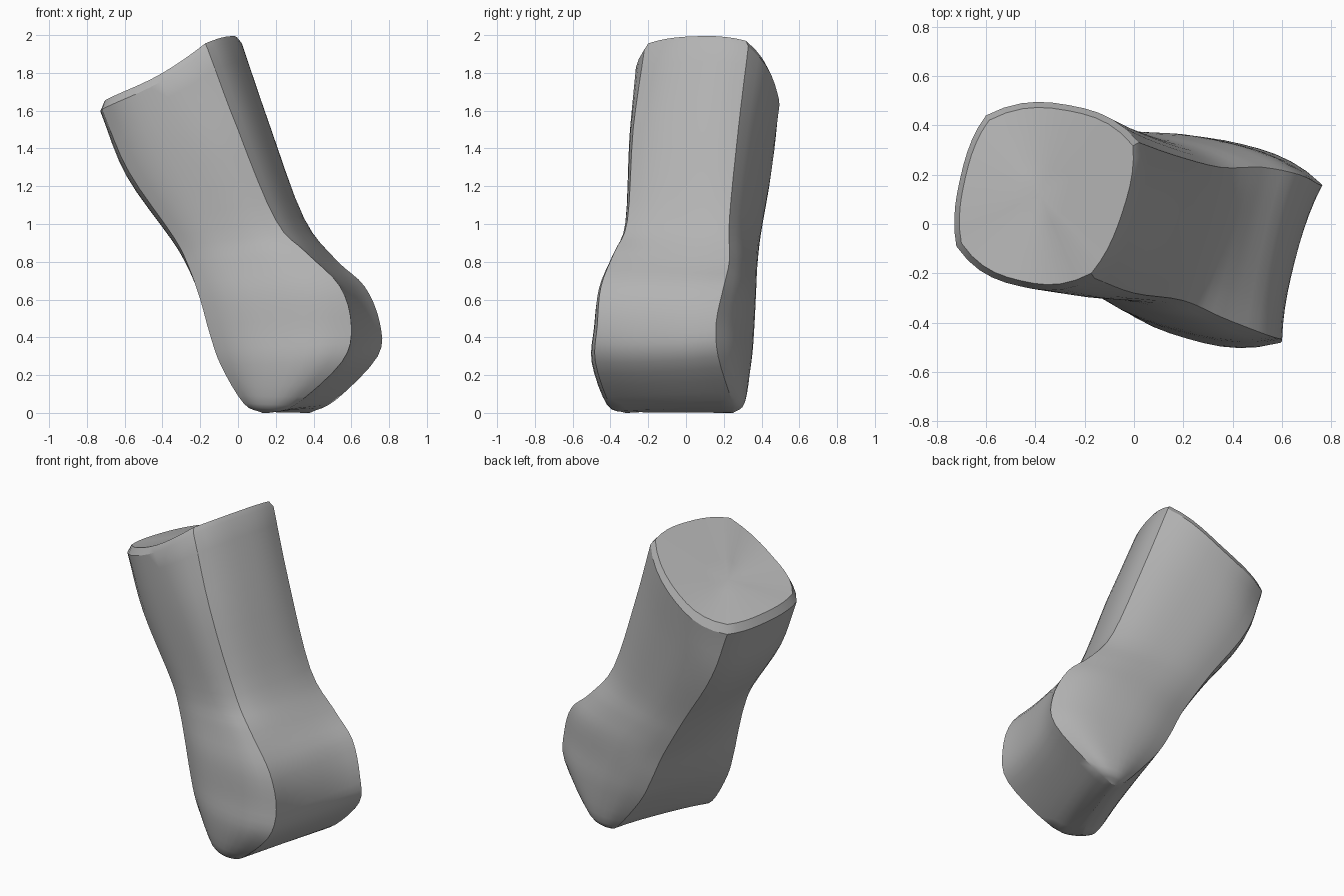
import bpy
import bmesh
import math
from mathutils import Vector

cube = bpy.data.objects.get("Cube")
if cube:
    bpy.data.objects.remove(cube, do_unlink=True)

# The four long ridges of the bone, from the socket end to the knuckle end
FRONT_DORSAL = [(-.16, -.22, 1.98), (0, -.28, 1.5), (.2, -.31, 1.02), (.36, -.38, .85), (.54, -.45, .67),
                (.6, -.47, .46), (.55, -.48, .27), (.3, -.4, .04), (.16, -.32, 0)]
BACK_DORSAL = [(.02, .33, 1.94), (.16, .28, 1.53), (.35, .23, 1.03), (.52, .23, .81), (.67, .2, .67),
               (.75, .16, .48), (.74, .17, .3), (.52, .24, .07), (.38, .25, 0)]
BACK_PALMAR = [(-.6, .44, 1.61), (-.49, .44, 1.27), (-.27, .39, .93), (-.17, .37, .77), (-.07, .35, .6),
               (.01, .34, .43), (.1, .32, .27), (.28, .28, .05), (.35, .25, 0)]
FRONT_PALMAR = [(-.72, -.09, 1.61), (-.58, -.13, 1.28), (-.34, -.19, .93), (-.26, -.22, .77), (-.2, -.25, .6),
                (-.15, -.27, .42), (-.09, -.29, .25), (.03, -.31, .05), (.13, -.31, 0)]

# Outward swell of each side at the same stations
DORSAL_SWELL = [.05, .05, .03, 0, -.02, -.03, -.03, 0, .02]
SIDE_SWELL = [.1, .07, .05, .05, .07, .08, .08, .05, 0]
PALMAR_SWELL = [.05, .05, .04, .03, .02, .01, 0, -.01, -.02]

SIDEWAYS = Vector((.25, .97, 0)).normalized()
DORSAL = Vector((.9, -.23, .42)).normalized()
STEPS = 4      # rings between stations
SEGMENTS = 10  # segments across each side
SAG = .08      # dip of the socket rim between its high and low ends


def spline(values):
    """Catmull-Rom resampling of a list of vectors or numbers."""
    padded = [2 * values[0] - values[1], *values, 2 * values[-1] - values[-2]]
    result = []
    for a, b, c, d in zip(padded, padded[1:], padded[2:], padded[3:]):
        for k in range(STEPS):
            t = k / STEPS
            result.append(b + (c - a) * (t / 2) + (2 * a - 5 * b + 4 * c - d) * (t * t / 2)
                          + (3 * b - a - 3 * c + d) * (t ** 3 / 2))
    return result + [values[-1]]


def ridge(points):
    return spline([Vector(p) for p in points])


def side(start, end, swell, direction):
    """Bowed row of points from one ridge to the next, without its end."""
    row = []
    for k in range(SEGMENTS):
        t = k / SEGMENTS
        bow = 1 - abs(2 * t - 1) ** 2.6
        row.append(start.lerp(end, t) + direction * (swell * bow))
    return row


def bridge(bm, first, second):
    count = len(first)
    for i in range(count):
        j = (i + 1) % count
        bm.faces.new((first[i], first[j], second[j], second[i]))


def make_material(name, colour):
    mat = bpy.data.materials.new(name)
    mat.use_nodes = True
    mat.diffuse_color = colour
    mat.node_tree.nodes["Principled BSDF"].inputs["Base Color"].default_value = colour
    return mat


# Shaft and knuckle, lofted through the ridges
sections = []
for a, b, c, d, dorsal, flank, palmar in zip(
        ridge(FRONT_DORSAL), ridge(BACK_DORSAL), ridge(BACK_PALMAR), ridge(FRONT_PALMAR),
        spline(DORSAL_SWELL), spline(SIDE_SWELL), spline(PALMAR_SWELL)):
    sections.append(side(a, b, dorsal, DORSAL) + side(b, c, flank, SIDEWAYS)
                    + side(c, d, palmar, -DORSAL) + side(d, a, flank, -SIDEWAYS))

# Saddle-shaped dip of the socket rim, fading down the shaft
for k, section in enumerate(sections[:STEPS]):
    left = min(p.x for p in section)
    right = max(p.x for p in section)
    for p in section:
        p.z -= SAG * (1 - k / STEPS) * math.sin(math.pi * (p.x - left) / (right - left))

bm = bmesh.new()
rings = [[bm.verts.new(p) for p in section] for section in sections]
for upper, lower in zip(rings, rings[1:]):
    bridge(bm, upper, lower)
bm.faces.new(rings[-1])

# Hollow socket face with a bevelled rim
centre = Vector((-.38, .12, 1.74))
outer = rings[0]
for inward in (.06, .35, .7):
    ring = [bm.verts.new(p.lerp(centre, inward) + Vector((0, 0, .045 * (1 - inward))))
            for p in sections[0]]
    bridge(bm, ring, outer)
    outer = ring
hub = bm.verts.new(centre)
for i, vert in enumerate(outer):
    bm.faces.new((vert, hub, outer[(i + 1) % len(outer)]))

bmesh.ops.recalc_face_normals(bm, faces=bm.faces)
mesh = bpy.data.meshes.new("finger_bone")
bm.to_mesh(mesh)
bm.free()
mesh.materials.append(make_material("bone_grey", (.45, .45, .45, 1)))

bone = bpy.data.objects.new("finger_bone", mesh)
bpy.context.collection.objects.link(bone)
bpy.context.view_layer.objects.active = bone
bone.select_set(True)
bpy.ops.object.shade_smooth_by_angle(angle=math.radians(32))
